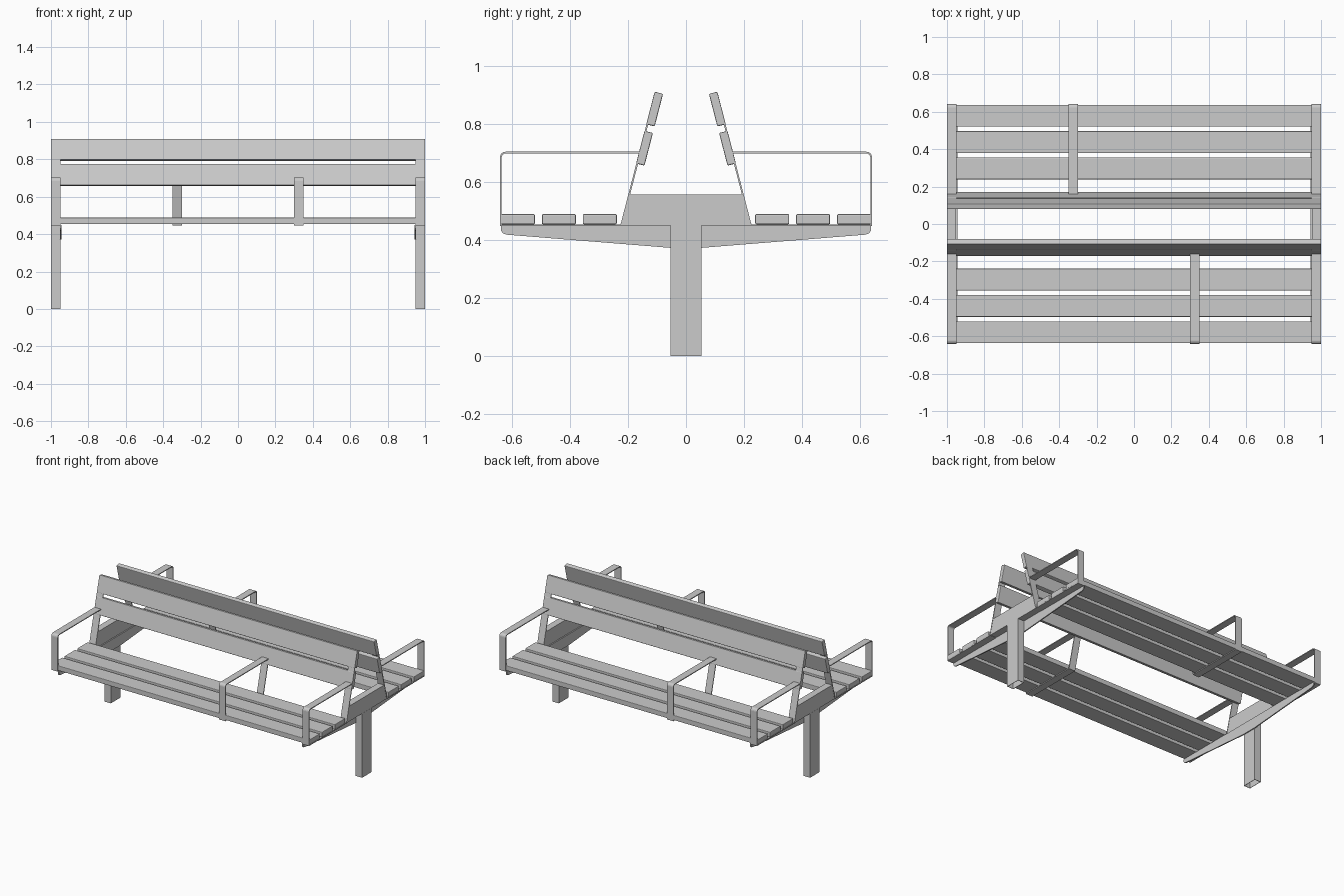
import bpy, bmesh, math

if "Cube" in bpy.data.objects:
    bpy.data.objects.remove(bpy.data.objects["Cube"])

A = math.radians(14.5)          # backrest lean


def make(name, verts, faces, s=1):
    """Mesh object; s=-1 turns it half a turn about z for the other side."""
    me = bpy.data.meshes.new(name)
    me.from_pydata([(s * x, s * y, z) for x, y, z in verts], [], faces)
    bm = bmesh.new()
    bm.from_mesh(me)
    bmesh.ops.recalc_face_normals(bm, faces=bm.faces)
    bm.to_mesh(me)
    bm.free()
    ob = bpy.data.objects.new(name, me)
    bpy.context.collection.objects.link(ob)
    return ob


def prism(name, prof, x0, x1, s=1, bevel=0):
    """Extrude a (y, z) profile along x."""
    n = len(prof)
    verts = [(x, y, z) for x in (x0, x1) for y, z in prof]
    faces = [list(range(n)), list(range(n, 2 * n))]
    faces += [(i, (i + 1) % n, n + (i + 1) % n, n + i) for i in range(n)]
    ob = make(name, verts, faces, s)
    if bevel:
        m = ob.modifiers.new("bevel", 'BEVEL')
        m.width, m.segments, m.limit_method = bevel, 2, 'ANGLE'
    return ob


def board(name, cy, cz, w, t, ang, s, bevel=0.004):
    """Full-length plank with a tilted rectangular section."""
    c, d = math.cos(ang), math.sin(ang)
    prof = [(cy + u * c - v * d, cz + u * d + v * c)
            for u, v in ((-w/2, -t/2), (w/2, -t/2), (w/2, t/2), (-w/2, t/2))]
    return prism(name, prof, -1, 1, s, bevel)


def strap(name, path, x0, x1, s):
    """Flat metal band following a (y, z) path."""
    verts = [(x, y, z) for y, z in path for x in (x0, x1)]
    faces = [(2*i, 2*i + 1, 2*i + 3, 2*i + 2) for i in range(len(path) - 1)]
    ob = make(name, verts, faces, s)
    m = ob.modifiers.new("thickness", 'SOLIDIFY')
    m.thickness, m.offset, m.use_even_offset = 0.006, 0, True
    return ob


def post_y(z):
    return 0.223 - math.tan(A) * (z - 0.45)


def arm_path(top):
    r = 0.016
    arc = [(0.638 - r + r * math.cos(t * math.pi / 8),
            0.70 - r + r * math.sin(t * math.pi / 8)) for t in range(5)]
    return ([(post_y(top), top), (post_y(0.45), 0.45), (0.638, 0.45)]
            + arc + [(post_y(0.70), 0.70)])


for s, side in ((1, "back"), (-1, "front")):
    # seat slats
    for i, y in enumerate((0.297, 0.438, 0.579)):
        board(f"{side}_seat_slat_{i + 1}", y, 0.4705, 0.117, 0.035, 0, s)
    # backrest boards
    for i, (y, z) in enumerate(((0.143, 0.715), (0.108, 0.85))):
        board(f"{side}_backrest_board_{i + 1}", y, z, 0.03, 0.116, A, s)
    # end armrest bands with backrest posts, and one middle armrest
    for x, n in ((-1, "a"), (0.95, "b")):
        strap(f"{side}_end_armrest_{n}", arm_path(0.90), x, x + 0.05, s)
    strap(f"{side}_middle_armrest", arm_path(0.70), -0.35, -0.30, s)

for s, side in ((1, "right"), (-1, "left")):
    # hollow leg, open at the foot
    ring = [(0.95, -0.053), (1, -0.053), (1, 0.053), (0.95, 0.053)]
    leg = make(f"{side}_leg", [(x, y, z) for z in (0, 0.45) for x, y in ring],
               [(i, (i + 1) % 4, 4 + (i + 1) % 4, 4 + i) for i in range(4)]
               + [(4, 5, 6, 7)], s)
    m = leg.modifiers.new("wall", 'SOLIDIFY')
    m.thickness, m.offset = 0.004, -1
    # tapered bracket plate under the seat
    half = [(0.055, 0.372), (0.615, 0.417), (0.63, 0.421), (0.637, 0.43), (0.637, 0.449)]
    prism(f"{side}_bracket", half + [(-y, z) for y, z in reversed(half)],
          0.943, 0.951, s)
    # block between the two backrest posts
    prism(f"{side}_post_block", [(-0.221, 0.449), (0.221, 0.449),
                                 (0.194, 0.556), (-0.194, 0.556)], 0.951, 0.999, s)
